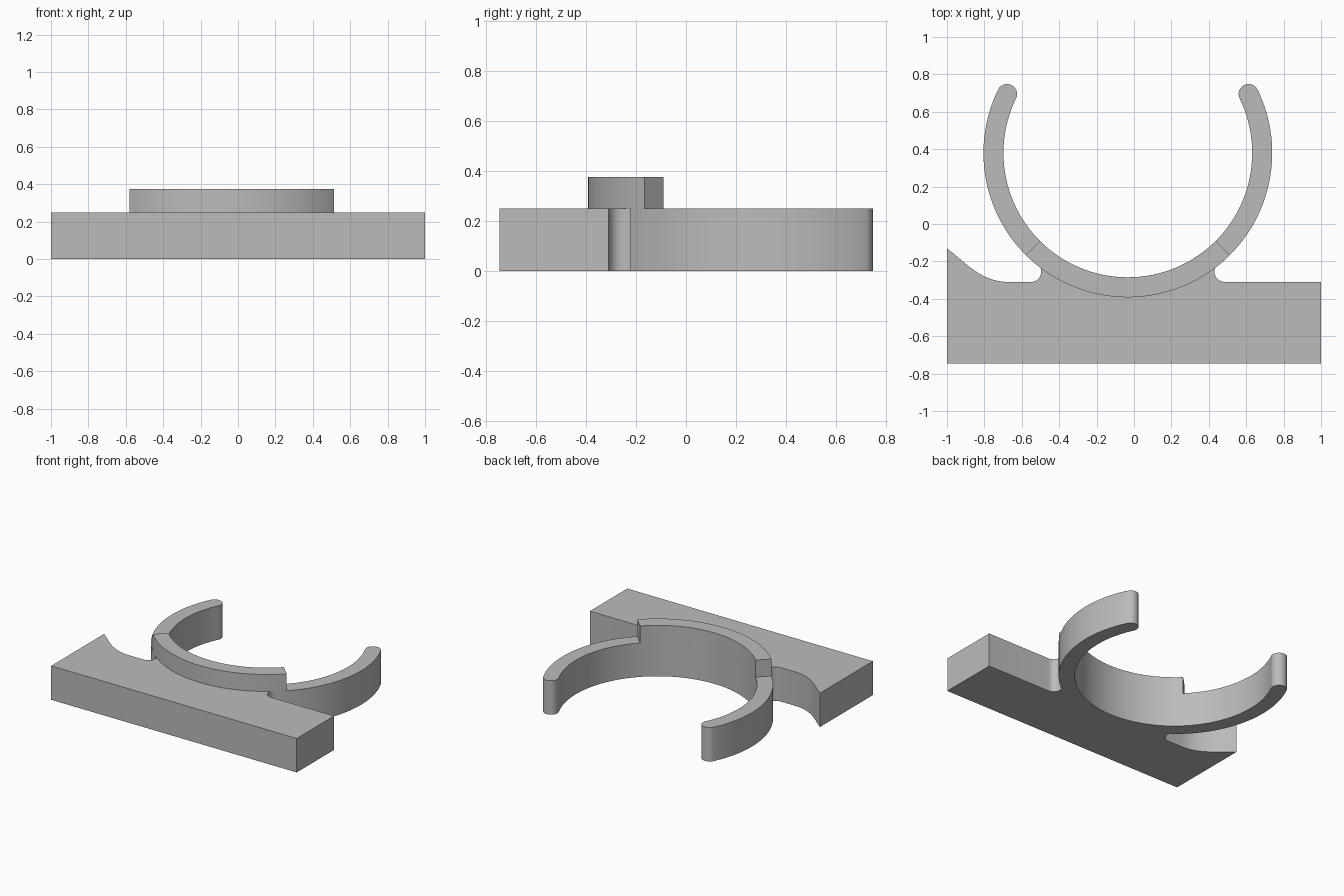
import bpy, bmesh
from math import cos, sin, radians
from mathutils import Vector

cube = bpy.data.objects.get("Cube")
if cube:
    bpy.data.objects.remove(cube, do_unlink=True)

CENTRE = (-0.033, 0.38)
OUTER, INNER = 0.772, 0.665
MID, TIP = (OUTER + INNER) / 2, (OUTER - INNER) / 2
BASE_TOP, LIP_TOP = 0.25, 0.375
TIP_ANGLE, JOIN_ANGLE, LIP_ANGLE = 26, -51.3, -45

grey = bpy.data.materials.new("plain grey")
grey.use_nodes = True
colour = (0.5, 0.5, 0.5, 1)
grey.diffuse_color = colour
grey.node_tree.nodes["Principled BSDF"].inputs["Base Color"].default_value = colour


def arc(centre, radius, start, end, steps):
    angles = [radians(start + (end - start) * i / steps) for i in range(steps + 1)]
    return [(centre[0] + radius * cos(a), centre[1] + radius * sin(a)) for a in angles]


def bezier(p0, p1, p2, p3, steps):
    p0, p1, p2, p3 = map(Vector, (p0, p1, p2, p3))
    return [tuple(p0 * (1 - t)**3 + p1 * 3 * t * (1 - t)**2 + p2 * 3 * t * t * (1 - t) + p3 * t**3)
            for t in (i / steps for i in range(steps + 1))]


def mirrored(points):
    return [(2 * CENTRE[0] - x, y) for x, y in reversed(points)]


def extrude_outline(name, outline, bottom, top):
    bm = bmesh.new()
    face = bm.faces.new([bm.verts.new((x, y, bottom)) for x, y in outline])
    new = bmesh.ops.extrude_face_region(bm, geom=[face])["geom"]
    bmesh.ops.translate(bm, vec=(0, 0, top - bottom),
                        verts=[v for v in new if isinstance(v, bmesh.types.BMVert)])
    bmesh.ops.recalc_face_normals(bm, faces=bm.faces)
    mesh = bpy.data.meshes.new(name)
    bm.to_mesh(mesh)
    bm.free()
    mesh.materials.append(grey)
    obj = bpy.data.objects.new(name, mesh)
    bpy.context.collection.objects.link(obj)
    bpy.ops.object.select_all(action="DESELECT")
    obj.select_set(True)
    bpy.context.view_layer.objects.active = obj
    bpy.ops.object.shade_smooth_by_angle(angle=radians(30))


# Right half of the clip: rounded notch, outer arm, rounded tip
tip_centre = arc(CENTRE, MID, TIP_ANGLE, TIP_ANGLE, 1)[0]
right_side = (arc((0.485, -0.255), 0.055, 270, 135, 10)
              + arc(CENTRE, OUTER, JOIN_ANGLE, TIP_ANGLE, 28)
              + arc(tip_centre, TIP, TIP_ANGLE, TIP_ANGLE + 180, 14)[1:-1])
inner_wall = arc(CENTRE, INNER, TIP_ANGLE, -180 - TIP_ANGLE, 80)

# Base block with its swept left corner, joined to the open ring
swept_corner = bezier((-0.67, -0.31), (-0.82, -0.31), (-0.9, -0.205), (-1, -0.13), 16)
outline = ([(-1, -0.745), (1, -0.745), (1, -0.31)]
           + right_side + inner_wall + mirrored(right_side) + swept_corner)
extrude_outline("clip_base", outline, 0, BASE_TOP)

# Raised lip over the front quarter of the ring
lip = (arc(CENTRE, OUTER, -180 - LIP_ANGLE, LIP_ANGLE, 36)
       + arc(CENTRE, INNER, LIP_ANGLE, -180 - LIP_ANGLE, 36))
extrude_outline("raised_lip", lip, BASE_TOP, LIP_TOP)
